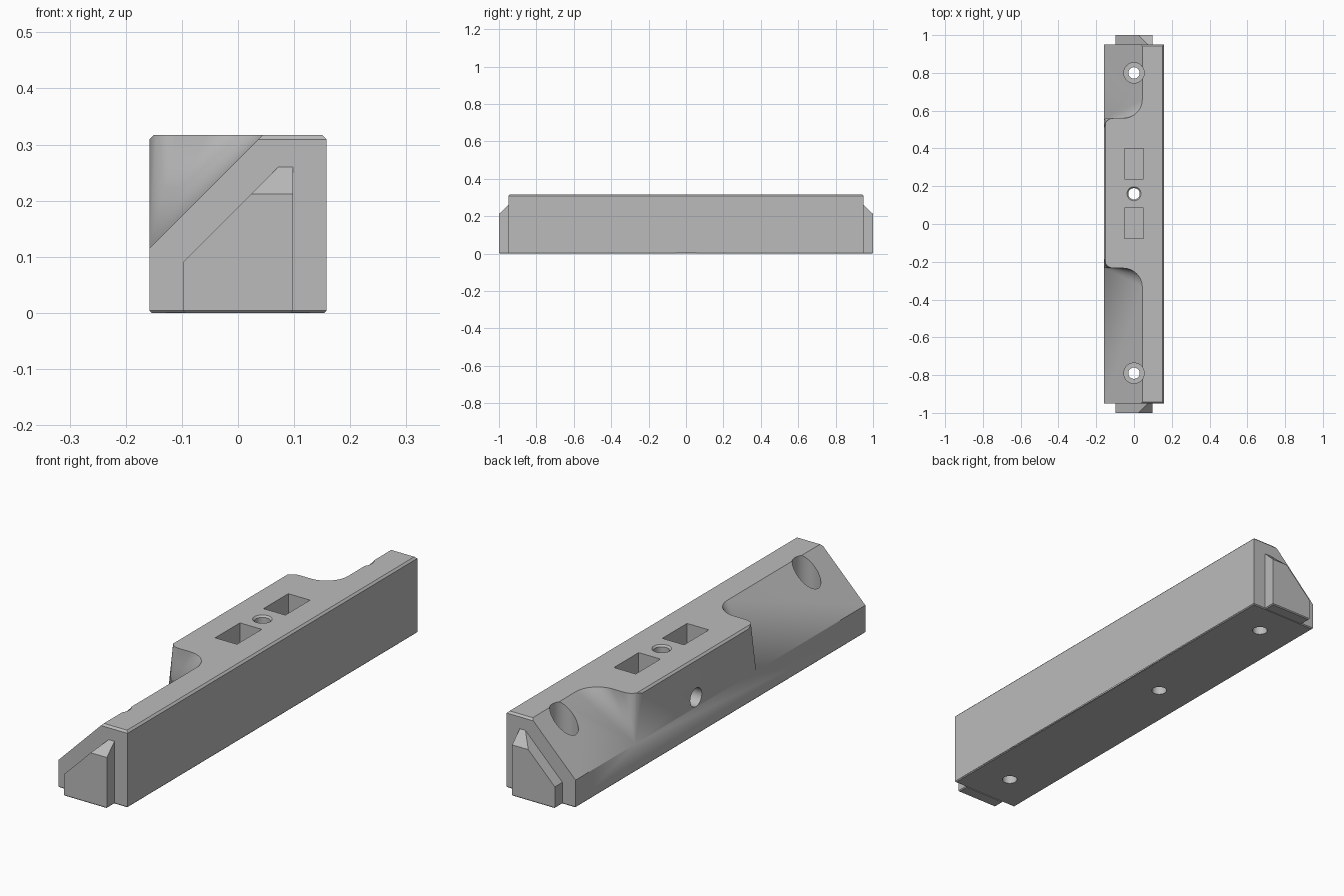
import bpy, bmesh
from math import radians, sin, cos
from mathutils import Matrix

cube = bpy.data.objects.get("Cube")
if cube:
    bpy.data.objects.remove(cube, do_unlink=True)

grey = bpy.data.materials.new("plain grey")
grey.use_nodes = True
grey.diffuse_color = (0.5, 0.5, 0.5, 1)
grey.node_tree.nodes["Principled BSDF"].inputs["Base Color"].default_value = (0.5, 0.5, 0.5, 1)

W, L, H = 0.158, 0.95, 0.317    # half width, half length, height
C = 0.008                       # top chamfer
LEDGE = 0.115                   # height where the slope starts
RIDGE = 0.044                   # x where the slope meets the top
MID, HALF = 0.163, 0.397        # raised pad along y


def to_object(bm, name):
    bmesh.ops.recalc_face_normals(bm, faces=bm.faces)
    mesh = bpy.data.meshes.new(name)
    bm.to_mesh(mesh)
    bm.free()
    mesh.materials.append(grey)
    ob = bpy.data.objects.new(name, mesh)
    bpy.context.collection.objects.link(ob)
    return ob


def chamfer_bottom(bm, skip=None):
    """Bevel the rim at z = 0, leaving out the edge lying on y = skip."""
    rim = [e for e in bm.edges if all(abs(v.co.z) < 1e-5 for v in e.verts)
           and not (skip is not None and all(abs(v.co.y - skip) < 1e-5 for v in e.verts))]
    bmesh.ops.bevel(bm, geom=rim, offset=0.004, segments=1, affect='EDGES')


def arc(cx, cy, r, a0, a1, n):
    steps = [radians(a0 + (a1 - a0) * i / n) for i in range(n + 1)]
    return [(cx + r * cos(a), cy + r * sin(a)) for a in steps]


# Main body: sloped bar with a raised pad whose ends flare out in a fan
bm = bmesh.new()


def vert(x, y, z):
    return bm.verts.new((x, y, z))


halves = []
for s in (-1, 1):
    end = s * L
    flare = arc(RIDGE - 0.1, HALF + 0.1, 0.1, 0, -90, 12) + arc(-W + 0.05, HALF - 0.05, 0.05, 90, 147, 8)
    p = {
        "floor_l": vert(W, end, 0), "floor_r": vert(-W, end, 0),
        "ledge": vert(-W, end, LEDGE),
        "low_ridge": vert(RIDGE - C, end, H - C), "low_l": vert(W, end, H - C),
        "ridge": vert(RIDGE, end - s * C, H), "top_l": vert(W - C, end - s * C, H),
        "apex": vert(-W, MID + s * HALF, LEDGE),
        "pad": vert(-W, MID + s * (HALF - 0.05), H - C),
        "flare": [vert(x, MID + s * y, H) for x, y in flare],
    }
    halves.append(p)
    bm.faces.new([p[k] for k in ("floor_l", "floor_r", "ledge", "low_ridge", "low_l")])
    bm.faces.new([p[k] for k in ("low_ridge", "low_l", "top_l", "ridge")])
    bm.faces.new([p["ledge"], p["low_ridge"], p["ridge"], p["flare"][0], p["apex"]])
    rim = p["flare"] + [p["pad"]]
    for a, b in zip(rim, rim[1:]):
        bm.faces.new([p["apex"], a, b])

f, b = halves
bm.faces.new([f["floor_l"], f["floor_r"], b["floor_r"], b["floor_l"]])
bm.faces.new([f["floor_l"], f["low_l"], b["low_l"], b["floor_l"]])
bm.faces.new([f["low_l"], f["top_l"], b["top_l"], b["low_l"]])
bm.faces.new([f["pad"], f["flare"][-1], b["flare"][-1], b["pad"]])
bm.faces.new([f[k] for k in ("floor_r", "ledge", "apex", "pad")]
             + [b[k] for k in ("pad", "apex", "ledge", "floor_r")])
bm.faces.new([f["top_l"], f["ridge"]] + f["flare"] + b["flare"][::-1] + [b["ridge"], b["top_l"]])
chamfer_bottom(bm)
body = to_object(bm, "body")


# Cutting helpers
def cut(bm):
    cutter = to_object(bm, "cutter")
    cutter.hide_render = True
    mod = body.modifiers.new("cut", 'BOOLEAN')
    mod.operation, mod.solver, mod.object = 'DIFFERENCE', 'EXACT', cutter
    bpy.context.view_layer.objects.active = body
    bpy.ops.object.modifier_apply(modifier=mod.name)
    bpy.data.objects.remove(cutter, do_unlink=True)


def bore(y, z0, z1, r0, r1=None):
    """Upright round hole, tapered when r1 is given."""
    bm = bmesh.new()
    bmesh.ops.create_cone(bm, cap_ends=True, segments=48, radius1=r0, radius2=r1 or r0,
                          depth=z1 - z0, matrix=Matrix.Translation((0, y, (z0 + z1) / 2)))
    cut(bm)


# Screw holes with wide counterbores at both ends
for y in (-0.79, 0.8):
    bore(y, 0.13, 0.4, 0.054)
    bore(y, -0.1, 0.2, 0.03)

# Centre hole with a small countersink
bore(0.16, -0.1, 0.4, 0.03)
bore(0.16, H - 0.008, H + 0.002, 0.029, 0.039)

# Side hole into the centre hole
bm = bmesh.new()
bmesh.ops.create_cone(bm, cap_ends=True, segments=48, radius1=0.038, radius2=0.038, depth=0.2,
                      matrix=Matrix.Translation((-0.1, 0.16, 0.157)) @ Matrix.Rotation(radians(90), 4, 'Y'))
cut(bm)

# Rectangular pockets
for y in (0.003, 0.32):
    bm = bmesh.new()
    bmesh.ops.create_cube(bm, size=1, matrix=Matrix.Translation((0, y, H))
                          @ Matrix.Diagonal((0.1, 0.162, 0.24, 1)))
    cut(bm)

# End tongues
T = 0.098
parts = [body]
for s, name in ((-1, "front_tongue"), (1, "back_tongue")):
    bm = bmesh.new()
    base = [(-T, 0), (T, 0)]
    inner = [vert(x, s * L, z) for x, z in base + [(T, 0.26), (0.072, 0.26), (-T, 0.09)]]
    outer = [vert(x, s, z) for x, z in base + [(T, 0.212), (0.024, 0.212), (-T, 0.09)]]
    bm.faces.new(inner)
    bm.faces.new(outer)
    for i in range(5):
        j = (i + 1) % 5
        bm.faces.new([inner[i], inner[j], outer[j], outer[i]])
    chamfer_bottom(bm, skip=s * L)
    parts.append(to_object(bm, name))

# Smooth the curved faces, keep hard edges
bpy.ops.object.select_all(action='DESELECT')
for ob in parts:
    ob.select_set(True)
bpy.context.view_layer.objects.active = body
bpy.ops.object.shade_smooth_by_angle(angle=radians(30))
